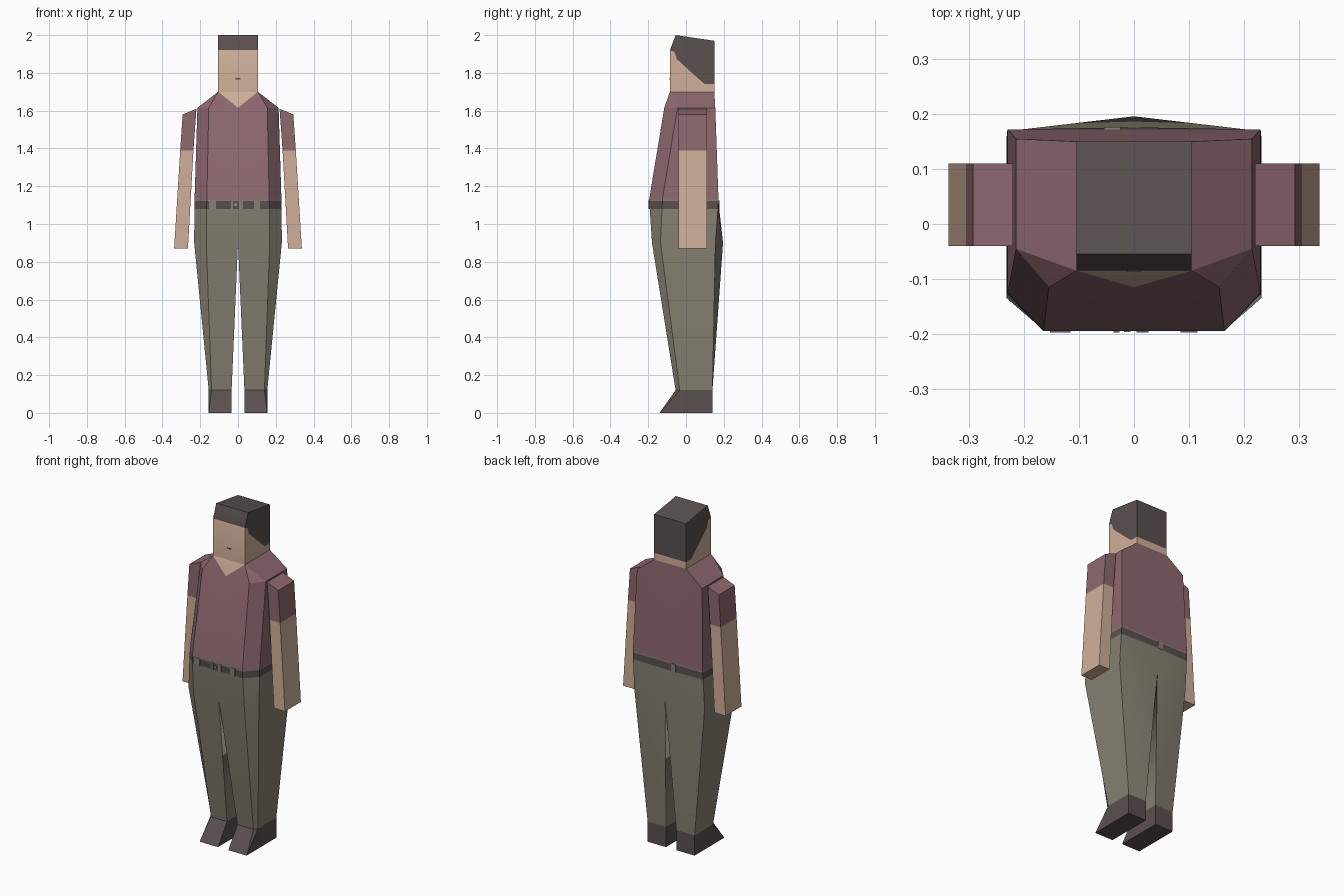
import bpy, bmesh, math

cube = bpy.data.objects.get("Cube")
if cube:
    bpy.data.objects.remove(cube, do_unlink=True)


def material(name, r, g, b):
    m = bpy.data.materials.new(name)
    m.use_nodes = True
    m.diffuse_color = (r, g, b, 1)
    m.node_tree.nodes["Principled BSDF"].inputs["Base Color"].default_value = (r, g, b, 1)
    return m


SKIN = material("skin", 0.63, 0.43, 0.32)
SHIRT = material("plum_shirt", 0.27, 0.138, 0.156)
KHAKI = material("khaki_trousers", 0.24, 0.22, 0.17)
DARK = material("dark_brown", 0.105, 0.08, 0.08)
METAL = material("buckle_grey", 0.35, 0.33, 0.32)


def finish(name, bm, mats, mirror=False):
    """Turn a bmesh into an object, optionally mirrored across x."""
    bmesh.ops.remove_doubles(bm, verts=bm.verts, dist=0.0001)
    me = bpy.data.meshes.new(name)
    bm.to_mesh(me)
    bm.free()
    for m in mats:
        me.materials.append(m)
    ob = bpy.data.objects.new(name, me)
    bpy.context.collection.objects.link(ob)
    bpy.ops.object.select_all(action="DESELECT")
    ob.select_set(True)
    bpy.context.view_layer.objects.active = ob
    bpy.ops.object.shade_smooth_by_angle(angle=math.radians(25))
    if mirror:
        mod = ob.modifiers.new("mirror", "MIRROR")
        mod.merge_threshold = 0.0005
    return ob


def ring(z, *pts):
    return [(x, y, z) for x, y in pts]


def loft(bm, rings, slots, closed=True, top=None, bottom=None):
    """Skin rings listed top to bottom, one material slot per band."""
    loops = [[bm.verts.new(p) for p in r] for r in rings]
    n = len(loops[0])
    for a, b, slot in zip(loops, loops[1:], slots):
        for i in range(n if closed else n - 1):
            j = (i + 1) % n
            bm.faces.new((a[i], b[i], b[j], a[j])).material_index = slot
    if top is not None:
        bm.faces.new(loops[0]).material_index = top
    if bottom is not None:
        bm.faces.new(loops[-1][::-1]).material_index = bottom


def plate(name, x0, x1, z0, z1, y, mat):
    """Thin painted detail lying across the front or back."""
    bm = bmesh.new()
    bmesh.ops.create_cube(bm, size=1)
    for v in bm.verts:
        v.co.x = x1 if v.co.x > 0 else x0
        v.co.y = y + v.co.y * 0.006
        v.co.z = z1 if v.co.z > 0 else z0
    finish(name, bm, [mat])


# Head: side profile extruded across x, split along the hairline
W = 0.105
hair_outer = [(-0.085, 1.92), (-0.055, 2.0), (0.15, 1.97), (0.15, 1.74)]
hairline = [(0.10, 1.74), (0.02, 1.81), (-0.05, 1.875), (-0.06, 1.91)]
face_outer = [(0.15, 1.74), (0.15, 1.70), (-0.085, 1.70), (-0.085, 1.92)]
bm = bmesh.new()
for slot, outer, inner in ((0, hair_outer, hairline), (1, face_outer, hairline[::-1])):
    left, right = [[bm.verts.new((s * W, y, z)) for y, z in outer + inner] for s in (1, -1)]
    bm.faces.new(left).material_index = slot
    bm.faces.new(right).material_index = slot
    for i in range(len(outer) - 1):
        f = bm.faces.new((left[i], left[i + 1], right[i + 1], right[i]))
        f.material_index = slot
bmesh.ops.remove_doubles(bm, verts=bm.verts, dist=0.0001)
bmesh.ops.recalc_face_normals(bm, faces=bm.faces)
finish("head", bm, [DARK, SKIN])
plate("mouth", -0.012, 0.012, 1.766, 1.772, -0.084, DARK)

# Torso: half rings from front centre to back centre
neck = ring(1.70, (0, -0.085), (W, -0.085), (W, -0.085), (W, 0.15), (0, 0.15))
chest = ring(1.615, (0, -0.115), (0.155, -0.115), (0.215, -0.045), (0.215, 0.155), (0, 0.155))
waist_pts = [(0, -0.195), (0.165, -0.195), (0.23, -0.125), (0.23, 0.172), (0, 0.172)]
bm = bmesh.new()
loft(bm, [chest, ring(1.13, *waist_pts)], [0], closed=False)
a, b = [[bm.verts.new(p) for p in r] for r in (neck, chest)]
for i in range(1, 4):
    bm.faces.new((a[i], b[i], b[i + 1], a[i + 1]))
bm.faces.new((a[1], b[0], b[1]))
bm.faces.new((a[0], b[0], a[1])).material_index = 1      # open V collar
finish("shirt", bm, [SHIRT, SKIN], mirror=True)

# Trousers: waistband, belt, hips and tapered legs
belt_low = ring(1.08, (0, -0.192), (0.166, -0.192), (0.231, -0.127), (0.231, 0.169), (0, 0.176))
hip = ring(0.9, (0, -0.18), (0.168, -0.18), (0.232, -0.135), (0.232, 0.156), (0, 0.196))
ankle = ring(0.12, (0.034, -0.055), (0.14, -0.055), (0.155, -0.033), (0.155, 0.14), (0.034, 0.14))
bm = bmesh.new()
loft(bm, [ring(1.13, *waist_pts), ring(1.121, *waist_pts), belt_low, hip], [0, 1, 0], closed=False)
loft(bm, [hip, ankle], [0])
finish("trousers", bm, [KHAKI, DARK], mirror=True)

# Belt loops and buckle
for i, (x0, x1) in enumerate([(-0.153, -0.116), (-0.037, -0.026), (0.005, 0.026), (0.085, 0.116)]):
    plate(f"belt_loop_{i + 1}", x0, x1, 1.08, 1.125, -0.1945, KHAKI)
plate("back_belt_loop", -0.055, -0.025, 1.08, 1.125, 0.174, KHAKI)
plate("buckle", -0.018, -0.006, 1.094, 1.108, -0.194, METAL)

# Shoes: wedge toes meeting the ankle chamfer
sole = ring(0, (0.034, -0.14), (0.155, -0.14), (0.155, -0.14), (0.155, 0.14), (0.034, 0.14))
bm = bmesh.new()
loft(bm, [ankle, sole], [0], bottom=0)
finish("shoes", bm, [DARK], mirror=True)


# Arms: sleeve over a bare forearm, sloping outwards
def arm_ring(xi, zi, xo, zo):
    return [(xi, -0.04, zi), (xo, -0.04, zo), (xo, 0.11, zo), (xi, 0.11, zi)]


bm = bmesh.new()
loft(bm, [arm_ring(0.22, 1.61, 0.293, 1.58), arm_ring(0.236, 1.39, 0.306, 1.39),
          arm_ring(0.265, 0.87, 0.338, 0.87)], [0, 1], top=0, bottom=1)
finish("arms", bm, [SHIRT, SKIN], mirror=True)
